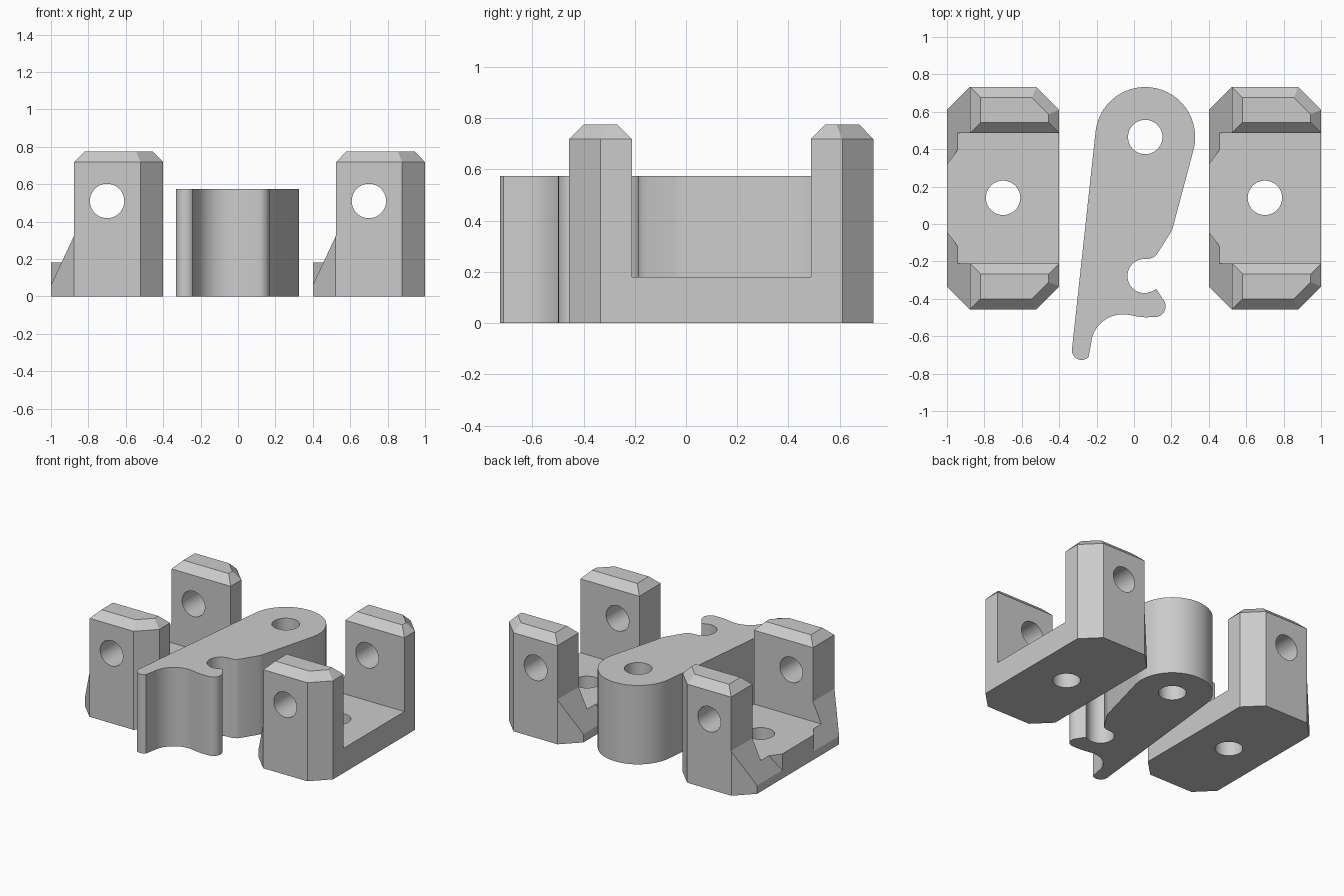
import bpy, bmesh, math

if "Cube" in bpy.data.objects:
    bpy.data.objects.remove(bpy.data.objects["Cube"])

grey = bpy.data.materials.new("plain_grey")
grey.diffuse_color = (0.6, 0.6, 0.6, 1)
grey.use_nodes = True
grey.node_tree.nodes["Principled BSDF"].inputs["Base Color"].default_value = grey.diffuse_color


def loft(name, lower, upper):
    """Closed solid between two matching loops of 3D points."""
    bm = bmesh.new()
    a = [bm.verts.new(p) for p in lower]
    b = [bm.verts.new(p) for p in upper]
    bm.faces.new(a)
    bm.faces.new(b)
    for i in range(len(a)):
        j = (i + 1) % len(a)
        bm.faces.new((a[i], a[j], b[j], b[i]))
    bmesh.ops.recalc_face_normals(bm, faces=bm.faces)
    me = bpy.data.meshes.new(name)
    bm.to_mesh(me)
    bm.free()
    ob = bpy.data.objects.new(name, me)
    bpy.context.collection.objects.link(ob)
    me.materials.append(grey)
    return ob


def prism(name, pts, z0, z1):
    return loft(name, [(x, y, z0) for x, y in pts], [(x, y, z1) for x, y in pts])


def arc(cx, cy, r, a0, a1, n):
    """Points on an arc, angles in degrees."""
    t = [math.radians(a0 + (a1 - a0) * i / n) for i in range(n + 1)]
    return [(cx + r * math.cos(k), cy + r * math.sin(k)) for k in t]


def circle(cx, cy, r, n=48):
    return arc(cx, cy, r, 0, 360 - 360 / n, n - 1)


def cut(ob, cutter):
    """Subtract the cutter from the object, then remove the cutter."""
    mod = ob.modifiers.new("cut", 'BOOLEAN')
    mod.operation, mod.solver, mod.object = 'DIFFERENCE', 'EXACT', cutter
    bpy.context.view_layer.objects.active = ob
    bpy.ops.object.modifier_apply(modifier=mod.name)
    bpy.data.objects.remove(cutter, do_unlink=True)


def smooth(ob):
    bpy.ops.object.select_all(action='DESELECT')
    ob.select_set(True)
    bpy.context.view_layer.objects.active = ob
    bpy.ops.object.shade_smooth_by_angle(angle=math.radians(20))


# --- Bracket: chamfered block, channel between two uprights ---
Y0, Y1, MID = -0.456, 0.732, 0.138
C = 0.122
bracket = prism("right_bracket", [
    (0.40 + C, Y0), (1 - C, Y0), (1, Y0 + C), (1, Y1 - C),
    (1 - C, Y1), (0.40 + C, Y1), (0.40, Y1 - C), (0.40, Y0 + C)], 0, 0.718)
cut(bracket, prism("channel", [(0, -0.211), (2, -0.211), (2, 0.487), (0, 0.487)], 0.18, 2))

# Sloped relief on the left side of each upright, running into the base
relief = [(0.35, -0.046), (0.524, 0.325), (0.524, 1), (0.35, 1)]
for s in (-1, 1):
    inner = [(x, MID + s * (0.182 + (x - 0.4) * 1.32), z) for x, z in relief]
    outer = [(x, MID + s * 1.0, z) for x, z in relief]
    cut(bracket, loft("relief", inner, outer))

# Chamfered tops of the uprights
bm = bmesh.new()
bm.from_mesh(bracket.data)
tops = [f for f in bm.faces if f.normal.z > 0.9 and f.calc_center_median().z > 0.7]
bmesh.ops.dissolve_faces(bm, faces=tops)
tops = [f for f in bm.faces if f.normal.z > 0.9 and f.calc_center_median().z > 0.7]
bmesh.ops.inset_individual(bm, faces=tops, thickness=0.056, use_even_offset=True)
for v in {v for f in tops for v in f.verts}:
    v.co.z = 0.775
bm.to_mesh(bracket.data)
bm.free()

# Mounting hole in the base, cross hole through both uprights
cut(bracket, prism("base_hole", circle(0.70, 0.14, 0.092), -1, 0.4))
ring = circle(0.70, 0.51, 0.092)
cut(bracket, loft("pin_hole", [(x, -1, z) for x, z in ring], [(x, 1, z) for x, z in ring]))
smooth(bracket)

# Second bracket, same orientation
twin = bracket.copy()
twin.data = bracket.data.copy()
twin.name = "left_bracket"
twin.location.x = -1.4
bpy.context.collection.objects.link(twin)

# --- Latch arm: rounded head, straight back, hook and tail ---
outline = (
    arc(0.06, 0.465, 0.267, -14.5, 173.8, 48)        # head
    + arc(-0.28, -0.675, 0.052, 173.8, 315, 14)      # tail tip
    + arc(-0.06, -0.653, 0.17, 175, 85, 16)          # hollow under the hook
    + [(-0.015, -0.488), (0.02, -0.495), (0.06, -0.499)]
    + arc(0.111, -0.44, 0.058, -95, 45, 12)          # hook nose
    + [(0.12, -0.348), (0.11, -0.353)]
    + arc(0.056, -0.278, 0.091, -60, -270, 28)       # pin notch
    + [(0.08, -0.186), (0.098, -0.181), (0.113, -0.172), (0.125, -0.158),
       (0.197, -0.044), (0.204, -0.03), (0.209, -0.014)])
latch = prism("latch_arm", outline, 0, 0.575)
cut(latch, prism("pivot_hole", circle(0.06, 0.465, 0.092), -1, 1))
smooth(latch)
